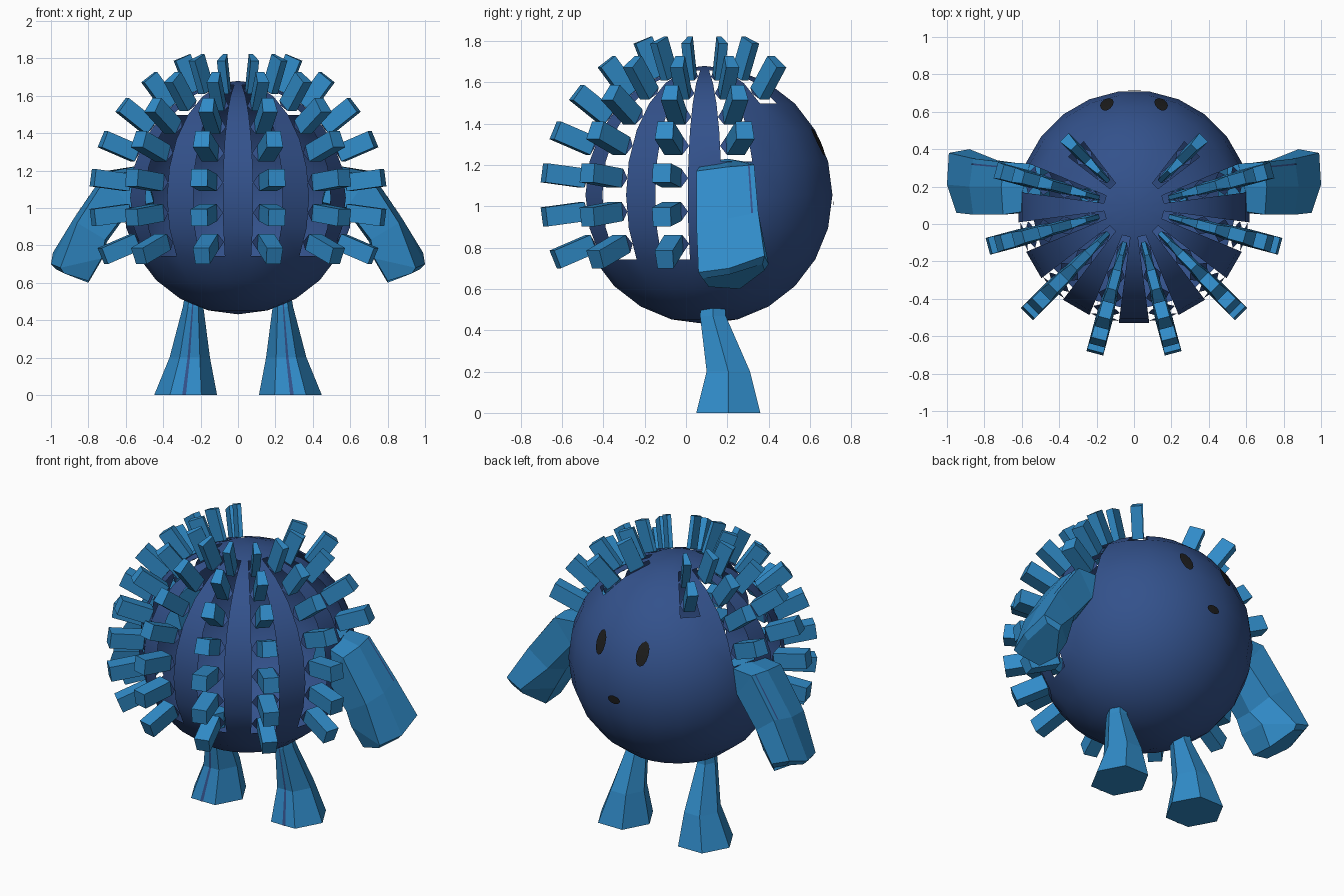
import bpy, bmesh, math
from mathutils import Vector, Matrix

cube = bpy.data.objects.get("Cube")
if cube:
    bpy.data.objects.remove(cube, do_unlink=True)

CENTRE = Vector((0, 0.09, 1.055))
RADIUS = 0.624
TIP = 0.81


def material(name, rgb):
    m = bpy.data.materials.new(name)
    m.use_nodes = True
    m.diffuse_color = (*rgb, 1)
    m.node_tree.nodes["Principled BSDF"].inputs["Base Color"].default_value = (*rgb, 1)
    return m


navy = material("navy_blue", (0.033, 0.083, 0.26))
azure = material("azure_blue", (0.03, 0.26, 0.58))
black = material("black", (0.012, 0.012, 0.012))


def finish(bm, name, mat, smooth=False, recalc=True):
    if recalc:
        bmesh.ops.recalc_face_normals(bm, faces=bm.faces)
    for f in bm.faces:
        f.smooth = smooth
    me = bpy.data.meshes.new(name)
    bm.to_mesh(me)
    bm.free()
    me.materials.append(mat)
    ob = bpy.data.objects.new(name, me)
    bpy.context.collection.objects.link(ob)
    return ob


def polygon(bm, points):
    return bm.faces.new([bm.verts.new(p) for p in points])


def loft(name, rings, mat):
    """Closed tube through rings of equal point count."""
    bm = bmesh.new()
    loops = [[bm.verts.new(p) for p in ring] for ring in rings]
    n = len(loops[0])
    for a, b in zip(loops, loops[1:]):
        for i in range(n):
            j = (i + 1) % n
            bm.faces.new((a[i], a[j], b[j], b[i]))
    bm.faces.new(loops[0])
    bm.faces.new(loops[-1][::-1])
    return finish(bm, name, mat)


def stripe(name, rings, i, j, t, width, lift):
    """Thin painted line running along one side of a loft."""
    bm = bmesh.new()
    rows = []
    for ring in rings:
        a, b = Vector(ring[i]), Vector(ring[j])
        rows.append([bm.verts.new(a.lerp(b, t + s * width) + Vector(lift)) for s in (-1, 1)])
    for p, q in zip(rows, rows[1:]):
        bm.faces.new((p[0], p[1], q[1], q[0]))
    finish(bm, name, navy)


def has_spine(face):
    c = face.calc_center_median()
    azimuth = abs(round(math.degrees(math.atan2(c.x, -c.y))))
    lat = math.degrees(math.asin(c.z / c.length))
    lowest = {15: -30, 45: -30, 75: -30, 105: 15, 135: 45}
    for column, low in lowest.items():
        if abs(azimuth - column) < 3:
            return low < lat < 75
    return False


# Round body, with open cells where the spines grow
body = bmesh.new()
bmesh.ops.create_uvsphere(body, u_segments=24, v_segments=12, radius=RADIUS,
                          matrix=Matrix.Rotation(math.radians(7.5), 4, 'Z'))
cells = [f for f in body.faces if has_spine(f)]
spines, webs = bmesh.new(), bmesh.new()
for f in cells:
    corners = [v.co.copy() for v in f.verts]
    mid = f.calc_center_median()
    base = [mid.lerp(p, 0.57) for p in corners]
    out = mid.normalized() * (TIP - mid.length)
    # Square spine
    low = [spines.verts.new(p) for p in base]
    top = [spines.verts.new(p + out) for p in base]
    spines.faces.new(low[::-1])
    spines.faces.new(top)
    for i in range(4):
        j = (i + 1) % 4
        spines.faces.new((low[i], low[j], top[j], top[i]))
        # Small webs join the spine sideways to the body strips
        if abs(corners[i].z - corners[j].z) > 0.02:
            polygon(webs, (base[i], (corners[i] + corners[j]) / 2, base[j]))
bmesh.ops.delete(body, geom=cells, context='FACES')
for ob in (finish(body, "body", navy, smooth=True, recalc=False),
           finish(spines, "spines", azure),
           finish(webs, "spine_webs", navy, recalc=False)):
    ob.location = CENTRE


# Eyes and mouth: thin patches that follow the body curve
def patch(name, x, z, rx, rz):
    bm = bmesh.new()

    def at(r, k):
        a = k * math.tau / 12
        px, pz = x + r * rx * math.cos(a), z + r * rz * math.sin(a)
        return CENTRE + Vector((px, math.sqrt((RADIUS + 0.003) ** 2 - px * px - pz * pz), pz))

    for k in range(12):
        polygon(bm, (at(0, 0), at(0.5, k + 1), at(0.5, k)))
        polygon(bm, (at(0.5, k), at(0.5, k + 1), at(1, k + 1), at(1, k)))
    finish(bm, name, black, recalc=False)


patch("eye_left", 0.145, 0.255, 0.036, 0.068)
patch("eye_right", -0.145, 0.255, 0.036, 0.068)
patch("mouth", 0.005, -0.045, 0.042, 0.026)

# Arm sections: three outer points, then three inner points
ARM = [
    [(0.50, 0.08, 1.21), (0.50, 0.2, 1.23), (0.50, 0.32, 1.21),
     (0.45, 0.32, 1.05), (0.45, 0.2, 1.02), (0.45, 0.08, 1.03)],
    [(0.70, 0.05, 1.17), (0.71, 0.2, 1.19), (0.69, 0.33, 1.2),
     (0.58, 0.32, 1.05), (0.57, 0.2, 1.0), (0.58, 0.06, 1.0)],
    [(0.86, 0.05, 0.92), (0.88, 0.2, 0.94), (0.86, 0.35, 0.97),
     (0.73, 0.34, 0.87), (0.70, 0.2, 0.82), (0.71, 0.07, 0.83)],
    [(0.95, 0.06, 0.68), (1.0, 0.21, 0.70), (0.99, 0.38, 0.76),
     (0.88, 0.40, 0.72), (0.73, 0.27, 0.72), (0.73, 0.09, 0.73)],
    [(0.93, 0.08, 0.65), (0.97, 0.21, 0.67), (0.96, 0.37, 0.72),
     (0.88, 0.38, 0.69), (0.80, 0.26, 0.60), (0.80, 0.11, 0.61)],
]


# Leg section: hexagon with corners pointing sideways
def hexagon(x, y, z, rx, ry):
    return [(x + rx * math.cos(k * math.pi / 3),
             y + ry * math.sin(k * math.pi / 3) / math.sin(math.pi / 3), z) for k in range(6)]


LEG = [hexagon(0.235, 0.13, 0.56, 0.045, 0.055), hexagon(0.24, 0.13, 0.47, 0.055, 0.062),
       hexagon(0.258, 0.205, 0.2, 0.108, 0.105), hexagon(0.28, 0.205, 0, 0.168, 0.155)]

for side, s in (("left", 1), ("right", -1)):
    arm = [[(s * x, y, z) for x, y, z in ring] for ring in ARM]
    leg = [[(s * x, y, z) for x, y, z in ring] for ring in LEG]
    loft("arm_" + side, arm, azure)
    loft("leg_" + side, leg, azure)
    stripe("leg_stripe_" + side, leg, 4, 5, 0.55, 0.06, (0, -0.003, 0))
    stripe("arm_stripe_" + side, arm[1:3], 1, 2, 0.8, 0.03, (s * 0.004, 0, 0.003))
